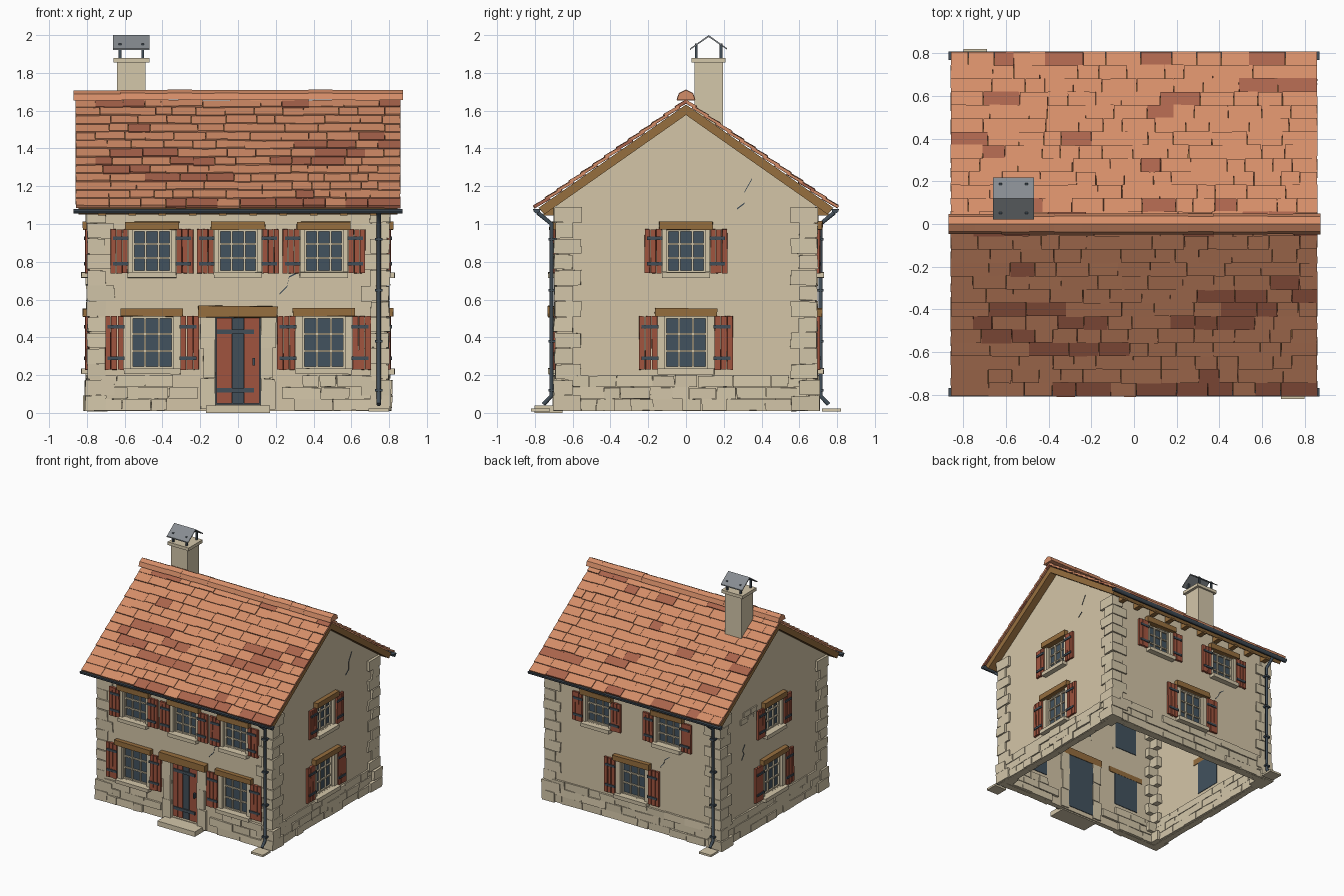
import bpy, bmesh, math, random
from mathutils import Matrix, Vector

random.seed(7)
if "Cube" in bpy.data.objects:
    bpy.data.objects.remove(bpy.data.objects["Cube"], do_unlink=True)


def linear(c):
    c /= 255
    return c / 12.92 if c < 0.04 else ((c + 0.055) / 1.055) ** 2.4


def material(name, *rgb):
    m = bpy.data.materials.new(name)
    m.use_nodes = True
    col = [linear(c) for c in rgb] + [1]
    m.diffuse_color = col
    m.node_tree.nodes["Principled BSDF"].inputs["Base Color"].default_value = col
    return m


PLASTER = material("plaster", 212, 197, 167)
STONE = material("pale stone", 212, 199, 170)
TILE = material("clay tile", 212, 141, 104)
DARK_TILE = material("dark clay tile", 170, 100, 76)
WOOD = material("oak", 150, 110, 62)
PAINT = material("red paint", 160, 84, 62)
IRON = material("dark iron", 66, 78, 88)
GLASS = material("dark glass", 66, 82, 94)
ZINC = material("zinc", 135, 140, 145)

parts = {}


def add(name, mat, verts, faces, M=Matrix()):
    """Append a small solid to the part called name."""
    bm, mats = parts.setdefault(name, (bmesh.new(), []))
    if mat not in mats:
        mats.append(mat)
    vs = [bm.verts.new(M @ Vector(v)) for v in verts]
    for f in faces:
        bm.faces.new([vs[i] for i in f]).material_index = mats.index(mat)


def prism(name, mat, profile, x0, x1, M=Matrix()):
    """Extrude a (y, z) profile along x."""
    n = len(profile)
    verts = [(x, y, z) for x in (x0, x1) for y, z in profile]
    sides = [(i, (i + 1) % n, (i + 1) % n + n, i + n) for i in range(n)]
    add(name, mat, verts, sides + [tuple(range(n))[::-1], tuple(range(n, 2 * n))], M)


def box(name, mat, x, y, z, M=Matrix(), jitter=0.0):
    r = lambda: random.uniform(-jitter, jitter)
    verts = [(a + r(), b + r(), c + r()) for a in x for b in y for c in z]
    faces = [(0, 1, 3, 2), (4, 6, 7, 5), (0, 4, 5, 1), (2, 3, 7, 6), (0, 2, 6, 4), (1, 5, 7, 3)]
    add(name, mat, verts, faces, M)


def finish(name):
    bm, mats = parts.pop(name)
    bmesh.ops.recalc_face_normals(bm, faces=bm.faces)
    me = bpy.data.meshes.new(name)
    bm.to_mesh(me)
    bm.free()
    for m in mats:
        me.materials.append(m)
    ob = bpy.data.objects.new(name, me)
    bpy.context.collection.objects.link(ob)
    return ob


# Each wall has a local frame: x along the wall, -y outward, origin on its outer face
HX, HY, T = 0.785, 0.685, 0.04
WALLS = {}
for i, (side, dist, half) in enumerate((("front", HY, HX), ("right", HX, HY), ("back", HY, HX), ("left", HX, HY))):
    WALLS[side] = (Matrix.Rotation(i * math.pi / 2, 4, "Z") @ Matrix.Translation((0, -dist, 0)), half)


def house_profile(t, z0):
    return [(-HY + t, z0), (HY - t, z0), (HY - t, 1.10 - t), (0, 1.59 - t), (-HY + t, 1.10 - t)]


# Hollow plastered shell, open underneath
prism("walls", PLASTER, house_profile(0, 0.01), -HX, HX)
prism("cutter", PLASTER, house_profile(T, -0.1), -HX + T, HX - T)


def window(side, u, lower):
    M = WALLS[side][0]
    w, z0, z1, jamb, sh = (0.112, 0.235, 0.51, 0.15, 0.10) if lower else (0.103, 0.745, 0.97, 0.128, 0.092)
    M = M @ Matrix.Translation((u, 0, 0))
    box("openings", PLASTER, (-w, w), (-0.1, 0.1), (z0, z1), M)
    box(side + "_glass", GLASS, (-w, w), (0.024, 0.045), (z0, z1), M)
    # Frame and glazing bars
    for k in range(4):
        b = 0.010 if k in (0, 3) else 0.005
        x, z = -w + 2 * w * k / 3, z0 + (z1 - z0) * k / 3
        box(side + "_window_frames", STONE, (x - b, x + b), (0.010, 0.03), (z0, z1), M)
        box(side + "_window_frames", STONE, (-w, w), (0.012, 0.03), (z - b, z + b), M)
    for s in (-1, 1):
        box(side + "_window_jambs", STONE, (s * w, s * jamb), (-0.012, 0.03), (z0, z1), M)
        # Plank shutter with two straps
        for k in range(3):
            a = jamb + sh * k / 3
            box(side + "_shutters", PAINT, (s * (a + 0.002), s * (a + sh / 3 - 0.002)), (-0.024, -0.006),
                (z0 - 0.006, z1 + 0.002), M, 0.002)
        for f in (0.2, 0.8):
            z = z0 + (z1 - z0) * f
            box(side + "_shutter_straps", IRON, (s * (jamb - 0.004), s * (jamb + sh * 0.85)), (-0.031, -0.022),
                (z - 0.009, z + 0.009), M)
    box(side + "_window_lintels", WOOD, (-jamb - 0.015, jamb + 0.015), (-0.037, 0.045), (z1, z1 + 0.043), M, 0.003)
    box(side + "_window_sills", STONE, (-jamb, jamb), (-0.045, 0.04), (z0 - 0.03, z0), M, 0.002)


for u in (-0.455, 0.455):
    window("front", u, True)
    window("front", u, False)
for u in (-0.32, 0.32):
    window("back", u, False)
for side in ("right", "back", "left"):
    window(side, 0, True)
for side in ("right", "front", "left"):
    window(side, 0, False)

# Plank door in a stone surround with a step
F = WALLS["front"][0]
box("openings", PLASTER, (-0.12, 0.12), (-0.1, 0.1), (0.045, 0.505), F)
box("door_backing", GLASS, (-0.12, 0.12), (0.025, 0.045), (0.045, 0.505), F)
for a, b in ((-0.115, -0.075), (-0.073, -0.032), (0.032, 0.073), (0.075, 0.115)):
    box("door_planks", PAINT, (a, b), (0.01, 0.03), (0.05, 0.503), F)
box("door_middle_plank", IRON, (-0.028, 0.028), (0.013, 0.03), (0.05, 0.503), F)
for z in (0.12, 0.43):
    box("door_straps", IRON, (-0.11, 0.085), (0.003, 0.012), (z - 0.012, z + 0.012), F)
box("door_handle", IRON, (0.078, 0.09), (-0.012, 0.012), (0.25, 0.29), F)
for s in (-1, 1):
    for k in range(3):
        w = 0.185 if k % 2 else 0.2
        box("door_jambs", STONE, (s * 0.12, s * w), (-0.02, 0.05), (0.02 + k * 0.162, 0.18 + k * 0.162), F, 0.003)
box("door_lintel", WOOD, (-0.21, 0.21), (-0.045, 0.05), (0.505, 0.565), F, 0.004)
box("door_step", STONE, (-0.17, 0.17), (-0.118, 0.03), (0.0, 0.04), F)

# Rubble base courses
for side, (M, half) in WALLS.items():
    for row in range(3):
        u = -half + 0.06
        while u < half - 0.06:
            v = min(u + random.uniform(0.08, 0.22), half - 0.04)
            if not (side == "front" and v > -0.19 and u < 0.19):
                out = random.uniform(0.006, 0.018)
                box("base_stones", STONE, (u, v - 0.003), (-out, 0.06),
                    (0.012 + row * 0.063, 0.072 + row * 0.063), M, 0.003)
            u = v

# Corner quoins, long and short in turn
for sx in (-1, 1):
    for sy in (-1, 1):
        for k in range(13):
            lx, ly = (0.13, 0.085) if k % 2 else (0.085, 0.13)
            e = random.uniform(0.010, 0.022) + (0.012 if k < 2 else 0)
            z = 0.012 + k * 0.083
            box("quoins", STONE, (sx * (HX + e), sx * (HX - lx)), (sy * (HY + e * 0.7), sy * (HY - ly)),
                (z, z + 0.079), Matrix(), 0.004)

# Cracks and a patch of bare stones in the plaster
CRACKS = {"front": ((0.22, 0.63), (0.26, 0.67), (0.27, 0.72), (0.31, 0.74)),
          "right": ((0.27, 1.08), (0.31, 1.11), (0.31, 1.17), (0.35, 1.24)),
          "back": ((0.25, 0.55), (0.28, 0.59), (0.29, 0.62), (0.33, 0.65)),
          "left": ((-0.40, 0.64), (-0.37, 0.68), (-0.39, 0.71), (-0.36, 0.75))}
for side, pts in CRACKS.items():
    for (a, b), (c, d) in zip(pts, pts[1:]):
        ends = [(a, b - 0.004), (c, d - 0.004), (c, d + 0.004), (a, b + 0.004)]
        vs = [(u, y, z) for y in (-0.003, 0.01) for u, z in ends]
        add("cracks", IRON, vs, [(0, 1, 2, 3), (7, 6, 5, 4), (0, 4, 5, 1), (1, 5, 6, 2), (2, 6, 7, 3), (3, 7, 4, 0)],
            WALLS[side][0])
for u, z in ((-0.42, 0.93), (-0.33, 0.93), (-0.38, 0.98), (-0.29, 0.98)):
    box("bare_stones", STONE, (u, u + 0.08), (-0.008, 0.01), (z, z + 0.042), WALLS["left"][0], 0.003)

# Roof deck with its visible wooden verge
SLOPE, PEAK, EAVE = 0.70, 1.632, 0.78
prism("roof_deck", WOOD, [(-EAVE, PEAK - SLOPE * EAVE), (0, PEAK), (EAVE, PEAK - SLOPE * EAVE),
      (EAVE - 0.03, PEAK - SLOPE * EAVE - 0.035), (0, PEAK - 0.055), (-EAVE + 0.03, PEAK - SLOPE * EAVE - 0.035)],
      -0.845, 0.845)

# Overlapping clay tiles on both slopes
ROWS, PITCH = 13, math.atan(SLOPE)
for turn in (0, math.pi):
    for row in range(ROWS):
        y = -0.80 + row * 0.0625
        length = min(0.095, -y / math.cos(PITCH) + 0.005)
        M = (Matrix.Rotation(turn, 4, "Z") @ Matrix.Translation((0, y, PEAK + SLOPE * y + 0.012))
             @ Matrix.Rotation(PITCH - 0.09, 4, "X"))
        x, dark = -0.86, False
        while x < 0.855:
            end = x + random.uniform(0.08, 0.19)
            end = 0.86 if end > 0.80 else end
            dark = random.random() < (0.35 if dark else 0.13)
            j = random.uniform(-0.004, 0.004)
            box("roof_tiles", DARK_TILE if dark else TILE, (x + 0.001, end - 0.001), (j, length),
                (0.0, 0.016 + j / 2), M, 0.001)
            x = end

# Ridge caps
CAP = [(-0.048, 1.655), (-0.036, 1.69), (0, 1.708), (0.036, 1.69), (0.048, 1.655)]
for k in range(14):
    x = -0.87 + k * 0.1243
    lift = random.uniform(-0.004, 0.004)
    prism("ridge_caps", TILE, [(y * (1 + lift * 10), z + lift) for y, z in CAP], x, x + 0.128)

# Chimney with a small gabled cowl
box("chimney_stack", STONE, (-0.64, -0.49), (0.045, 0.195), (1.45, 1.86))
box("chimney_slab", STONE, (-0.66, -0.468), (0.03, 0.21), (1.855, 1.88))
for x in (-0.625, -0.505):
    for y in (0.055, 0.185):
        box("cowl_legs", IRON, (x - 0.007, x + 0.007), (y - 0.007, y + 0.007), (1.875, 1.955))
prism("cowl_roof", ZINC, [(0.022, 1.93), (0.12, 2.0), (0.218, 1.93), (0.218, 1.922), (0.12, 1.99), (0.022, 1.922)],
      -0.662, -0.468)

# Gutters, rafter tails, downpipes and splash stones, the same front and back
for turn, side in ((0, "front"), (math.pi, "back")):
    R = Matrix.Rotation(turn, 4, "Z")
    arc = [math.pi * (1 + k / 6) for k in range(7)]
    prism(side + "_gutter", IRON, [(-0.79 + 0.02 * math.cos(a), 1.08 + 0.024 * math.sin(a)) for a in arc],
          -0.87, 0.87, R)
    for k in range(10):
        x = -0.72 + k * 0.16
        box(side + "_rafter_tails", WOOD, (x - 0.02, x + 0.02), (-0.755, -0.66), (1.045, 1.09), R)
    box(side + "_splash_stone", STONE, (0.69, 0.80), (-0.82, -0.72), (0.008, 0.024), R)
    for z in (0.12, 0.38, 0.65, 0.92):
        box(side + "_pipe_brackets", IRON, (0.725, 0.765), (-0.728, -0.68), (z - 0.007, z + 0.007), R)
    cu = bpy.data.curves.new(side + "_downpipe", "CURVE")
    cu.dimensions, cu.bevel_depth, cu.bevel_resolution, cu.use_fill_caps = "3D", 0.013, 1, True
    path = ((-0.785, 1.06), (-0.712, 1.0), (-0.712, 0.09), (-0.755, 0.045))
    sp = cu.splines.new("POLY")
    sp.points.add(len(path) - 1)
    for p, (y, z) in zip(sp.points, path):
        p.co = (*(R @ Vector((0.745, y, z))), 1)
    cu.materials.append(IRON)
    bpy.context.collection.objects.link(bpy.data.objects.new(side + "_downpipe", cu))

# Hollow the walls and cut the openings
walls = finish("walls")
for name in ("cutter", "openings"):
    tool = finish(name)
    mod = walls.modifiers.new(name, "BOOLEAN")
    mod.object, mod.operation, mod.solver = tool, "DIFFERENCE", "EXACT"
    bpy.context.view_layer.objects.active = walls
    bpy.ops.object.modifier_apply(modifier=mod.name)
    bpy.data.objects.remove(tool, do_unlink=True)
for name in list(parts):
    finish(name)
